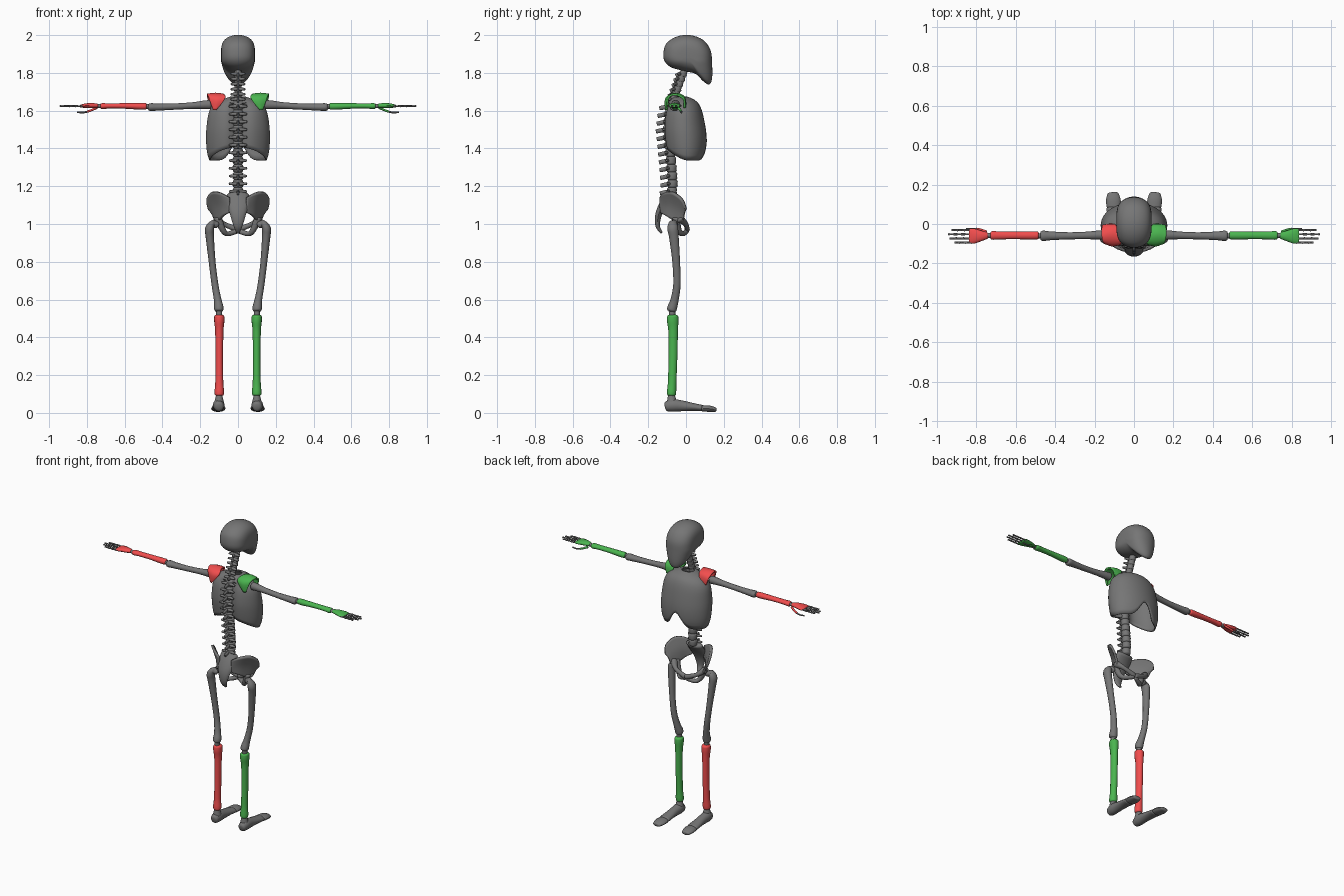
import bpy, bmesh, math
from mathutils import Vector

COLOURS = {"green": (0.07, 0.46, 0.08, 1), "red": (0.88, 0.075, 0.075, 1), "grey": (0.18, 0.18, 0.18, 1)}
MATS = {}
X, Y, Z = Vector((1, 0, 0)), Vector((0, 1, 0)), Vector((0, 0, 1))


def build(name, geos, side=1, coloured=False, thick=0.0):
    """Mesh object from (verts, faces) pieces, mirrored in x for side -1."""
    bm = bmesh.new()
    for verts, faces in geos:
        vs = [bm.verts.new((v[0] * side, v[1], v[2])) for v in verts]
        for f in faces:
            bm.faces.new([vs[i] for i in f])
    bmesh.ops.recalc_face_normals(bm, faces=bm.faces)
    me = bpy.data.meshes.new(name)
    bm.to_mesh(me)
    bm.free()
    me.shade_smooth()
    me.set_sharp_from_angle(angle=math.radians(50))
    ob = bpy.data.objects.new(name, me)
    bpy.context.collection.objects.link(ob)
    key = ("green" if side > 0 else "red") if coloured else "grey"
    if key not in MATS:
        MATS[key] = bpy.data.materials.new(key)
        MATS[key].diffuse_color = COLOURS[key]
    me.materials.append(MATS[key])
    if thick:
        m = ob.modifiers.new("thickness", 'SOLIDIFY')
        m.thickness, m.offset = thick, 0
    return ob


def spline(pts, n=4, closed=False):
    """Catmull-Rom resampling of points of any dimension."""
    k, out = len(pts), []
    get = (lambda i: pts[i % k]) if closed else (lambda i: pts[min(max(i, 0), k - 1)])
    for i in range(k if closed else k - 1):
        p = [get(i + j) for j in (-1, 0, 1, 2)]
        for s in range(n):
            t = s / n
            out.append([0.5 * (2 * b + (c - a) * t + (2 * a - 5 * b + 4 * c - d) * t * t
                               + (3 * b - a - 3 * c + d) * t ** 3) for a, b, c, d in zip(*p)])
    if not closed:
        out.append(list(pts[-1]))
    return out


def skin(rings, wrap=True, caps=True):
    n = len(rings[0])
    faces = [(i * n + j, i * n + (j + 1) % n, (i + 1) * n + (j + 1) % n, (i + 1) * n + j)
             for i in range(len(rings) - 1) for j in range(n if wrap else n - 1)]
    if caps:
        faces += [tuple(range(n)), tuple(range((len(rings) - 1) * n, len(rings) * n))]
    return [v for r in rings for v in r], faces


def bone(pts, ref=X, n=14, smooth=4):
    """Tube through (x, y, z, radius along ref, radius across) with rounded ends."""
    pts = spline(pts, smooth)
    cs = [Vector(p[:3]) for p in pts]
    spec = []
    for i, (c, p) in enumerate(zip(cs, pts)):
        t = (cs[min(i + 1, len(cs) - 1)] - cs[max(i - 1, 0)]).normalized()
        ring = [(c, t, p[3], p[4])]
        r = min(p[3], p[4])
        if i in (0, len(cs) - 1):
            s = -1 if i == 0 else 1
            dome = [(c + t * s * r * h, t, p[3] * k, p[4] * k) for h, k in ((0.25, 0.85), (0.4, 0.5))]
            ring = dome[::-1] + ring if i == 0 else ring + dome
        spec += ring
    rings = []
    for c, t, a, b in spec:
        u = (ref - t * ref.dot(t)).normalized()
        v = t.cross(u)
        rings.append([c + u * a * math.cos(w) + v * b * math.sin(w)
                      for w in (2 * math.pi * k / n for k in range(n))])
    return skin(rings)


def patch(rows, n=4):
    rows = [spline(r, n) for r in rows]
    cols = [spline(list(c), n) for c in zip(*rows)]
    return skin(cols, wrap=False, caps=False)


def interp(table, z):
    for a, b in zip(table, table[1:]):
        if z <= b[0]:
            t = max(0, (z - a[0]) / (b[0] - a[0]))
            return [p + (q - p) * t for p, q in zip(a[1:], b[1:])]
    return list(table[-1][1:])


# Skull: side profile shrunk towards both temples, narrowed at the jaw
outline = spline([(-.12, 1.90), (-.105, 1.955), (-.05, 1.992), (.02, 2.0), (.09, 1.975), (.13, 1.92),
                  (.138, 1.85), (.138, 1.77), (.122, 1.738), (.09, 1.757), (.05, 1.795),
                  (-.02, 1.812), (-.08, 1.83), (-.112, 1.86)], 4, True)
rings = []
for i in range(25):
    a = math.radians(-89 + 178 * i / 24)
    s = math.cos(a) ** 0.55
    ring = []
    for y, z in outline:
        y, z = .01 + (y - .01) * s, 1.89 + (z - 1.89) * s
        jaw = min(max((1.86 - z) / .12, 0), 1)
        ring.append((.09 * math.sin(a) * (1 - .3 * jaw), y, z))
    rings.append(ring)
build("skull", [skin(rings)])

# Rib cage: open shell, arched lower edge in front, groove for the spine behind
cage = spline([(1.33, .145, -.085, .085), (1.38, .16, -.105, .102), (1.45, .165, -.118, .106),
               (1.52, .162, -.122, .098), (1.60, .147, -.112, .08), (1.645, .107, -.09, .055),
               (1.67, .04, -.06, .01)], 5)
cols = []
for k in range(56):
    a = 2 * math.pi * k / 56
    ca, sa = math.cos(a), math.sin(a)
    x, y = .16 * ca, .105 * sa
    low = 1.337 + 4.5 * max(0, .02 - y) ** 2
    if sa > 0:
        low += .10 * math.exp(-(x / .05) ** 2)
    col = []
    for r in range(19):
        z = low + (1.67 - low) * (1 - (1 - r / 18) ** 1.5)
        w, y0, y1 = interp(cage, z)
        groove = .035 * math.exp(-(w * ca / .045) ** 2) if sa < 0 and z < 1.64 else 0
        col.append((w * ca, (y0 + y1) / 2 + (y1 - y0) / 2 * sa + groove, z))
    cols.append(col)
build("rib_cage", [skin(list(zip(*cols)), caps=False)], thick=.008)

# Spine: stacked vertebrae on a disc column
curve = [(1.16, -.075), (1.22, -.07), (1.35, -.08), (1.5, -.095), (1.6, -.085), (1.7, -.05), (1.81, -.01)]
build("spine_discs", [bone([(0, y, z, .019, .019) for z, y in curve])])
levels = [1.172 + .041 * i for i in range(12)] + [1.66 + .027 * i for i in range(6)]
for i, z in enumerate(levels):
    y = interp(curve, z)[0]
    neck = z > 1.65
    r, h = (.021, .008) if neck else (.028, .012)
    w, back = (.036, .037) if neck else (.046, .062)
    body = bone([(0, y, z - h, r, r), (0, y, z, r * .9, r * .9), (0, y, z + h, r, r)], smooth=1)
    wings = bone([(-w, y - .025, z, .007, .006), (0, y - .018, z, .012, .011),
                  (w, y - .025, z, .007, .006)], Y, 8, 2)
    spine = bone([(0, y - .015, z, .009, .012), (0, y - back, z - .010, .006, .011)], X, 8, 2)
    build("vertebra_%02d" % (i + 1), [body, wings, spine])

# Sacrum
build("sacrum", [bone([(0, -.085, 1.155, .058, .025), (0, -.117, 1.11, .06, .022),
                       (0, -.145, 1.05, .042, .018), (0, -.15, .99, .024, .012),
                       (0, -.13, .955, .01, .007)])])

for s in (1, -1):
    tag = "right" if s > 0 else "left"
    # Pelvis: flared wing plus lower ring
    build("iliac_wing_" + tag, [patch([
        [(.045, -.135, 1.14), (.095, -.115, 1.165), (.14, -.07, 1.168), (.163, -.02, 1.13), (.155, .0, 1.08)],
        [(.045, -.135, 1.10), (.08, -.105, 1.10), (.11, -.065, 1.095), (.13, -.03, 1.075), (.135, -.008, 1.055)],
        [(.045, -.13, 1.06), (.075, -.105, 1.045), (.098, -.065, 1.02), (.112, -.035, 1.01), (.118, -.012, 1.02)]])],
        s, thick=.014)
    build("pubic_arch_" + tag, [
        bone([(.112, -.035, 1.03, .024, .022), (.075, -.002, 1.0, .014, .013), (.005, .006, .972, .014, .017)], Y),
        bone([(.105, -.052, 1.03, .02, .021), (.08, -.04, .968, .017, .016),
              (.055, -.018, .948, .015, .013), (.008, .004, .962, .012, .014)], Y)], s)

    # Legs
    build("femur_" + tag, [bone([
        (.112, -.06, .995, .018, .018), (.135, -.068, 1.0, .018, .024), (.15, -.07, .975, .024, .029),
        (.149, -.064, .93, .022, .026), (.137, -.052, .8, .018, .021), (.122, -.048, .68, .018, .02),
        (.108, -.06, .6, .02, .022), (.102, -.072, .56, .025, .026), (.102, -.076, .545, .024, .026)])], s)
    build("knee_" + tag, [bone([(.1, -.074, .545, .016, .018), (.1, -.073, .515, .016, .018)])], s)
    build("shin_" + tag, [bone([
        (.099, -.07, .51, .027, .03), (.099, -.07, .485, .027, .031), (.099, -.068, .43, .022, .026),
        (.099, -.069, .3, .02, .024), (.099, -.073, .17, .021, .023), (.099, -.076, .115, .025, .025),
        (.099, -.077, .098, .024, .024)])], s, True)
    build("ankle_" + tag, [bone([(.1, -.077, .095, .016, .018), (.1, -.075, .055, .026, .028)])], s)
    build("foot_" + tag, [bone([
        (.101, -.102, .034, .025, .027), (.102, -.07, .04, .031, .034), (.102, -.02, .037, .03, .029),
        (.103, .04, .031, .034, .021), (.103, .08, .026, .036, .018)])], s)
    build("toes_" + tag, [bone([
        (.103, .088, .024, .036, .017), (.105, .125, .022, .037, .017), (.107, .156, .017, .027, .012)])], s)

    # Shoulder blade wrapping over the shoulder
    build("shoulder_blade_" + tag, [patch([
        [(.115, -.105, 1.605), (.122, -.105, 1.603), (.13, -.10, 1.605)],
        [(.068, -.10, 1.665), (.11, -.105, 1.665), (.155, -.092, 1.67)],
        [(.08, -.06, 1.686), (.12, -.055, 1.69), (.164, -.055, 1.685)],
        [(.09, -.012, 1.672), (.125, -.01, 1.67), (.16, -.012, 1.66)],
        [(.11, -.002, 1.62), (.125, -.003, 1.615), (.145, -.008, 1.615)]])], s, True, .01)

    # Arms
    build("upper_arm_" + tag, [bone([
        (.15, -.055, 1.632, .024, .025), (.18, -.056, 1.631, .023, .023), (.24, -.058, 1.627, .019, .018),
        (.33, -.06, 1.622, .018, .017), (.42, -.06, 1.619, .022, .019), (.455, -.06, 1.619, .026, .021),
        (.468, -.06, 1.619, .025, .02)], Y)], s)
    build("elbow_" + tag, [bone([(.465, -.06, 1.621, .013, .013), (.495, -.06, 1.622, .013, .013)], Y)], s)
    build("forearm_" + tag, [bone([
        (.49, -.058, 1.623, .02, .018), (.52, -.058, 1.623, .021, .018), (.6, -.058, 1.625, .019, .015),
        (.68, -.058, 1.625, .02, .014), (.712, -.058, 1.624, .022, .016), (.724, -.058, 1.624, .02, .015)],
        Y)], s, True)
    build("wrist_" + tag, [bone([(.72, -.058, 1.624, .012, .011), (.755, -.058, 1.625, .014, .011)], Y)], s)
    build("palm_" + tag, [bone([
        (.745, -.058, 1.626, .017, .011), (.775, -.06, 1.627, .027, .014), (.81, -.061, 1.626, .038, .012),
        (.835, -.061, 1.624, .038, .007)], Y)], s, True)

    # Fingers and thumb
    for k, (y, tip) in enumerate([(-.031, .927), (-.052, .945), (-.073, .938), (-.094, .912)]):
        d = (tip - .825) / 3
        build("finger_%d_%s" % (k + 1, tag), [
            bone([(.825 + d * j, y, 1.624, .0065, .006), (.825 + d * (j + .45), y, 1.624, .0045, .0042),
                  (.825 + d * (j + .92), y, 1.624, .0055, .005)], Y, 8, 2) for j in range(3)], s)
    build("thumb_base_" + tag, [bone([(.75, -.04, 1.615, .008, .008), (.775, -.03, 1.603, .006, .006),
                                      (.797, -.026, 1.595, .007, .006)], Y, 10)], s, True)
    build("thumb_tip_" + tag, [bone([(.8, -.025, 1.594, .006, .005), (.822, -.024, 1.59, .0045, .0045),
                                     (.85, -.025, 1.592, .0045, .0045)], Y, 8)], s)
